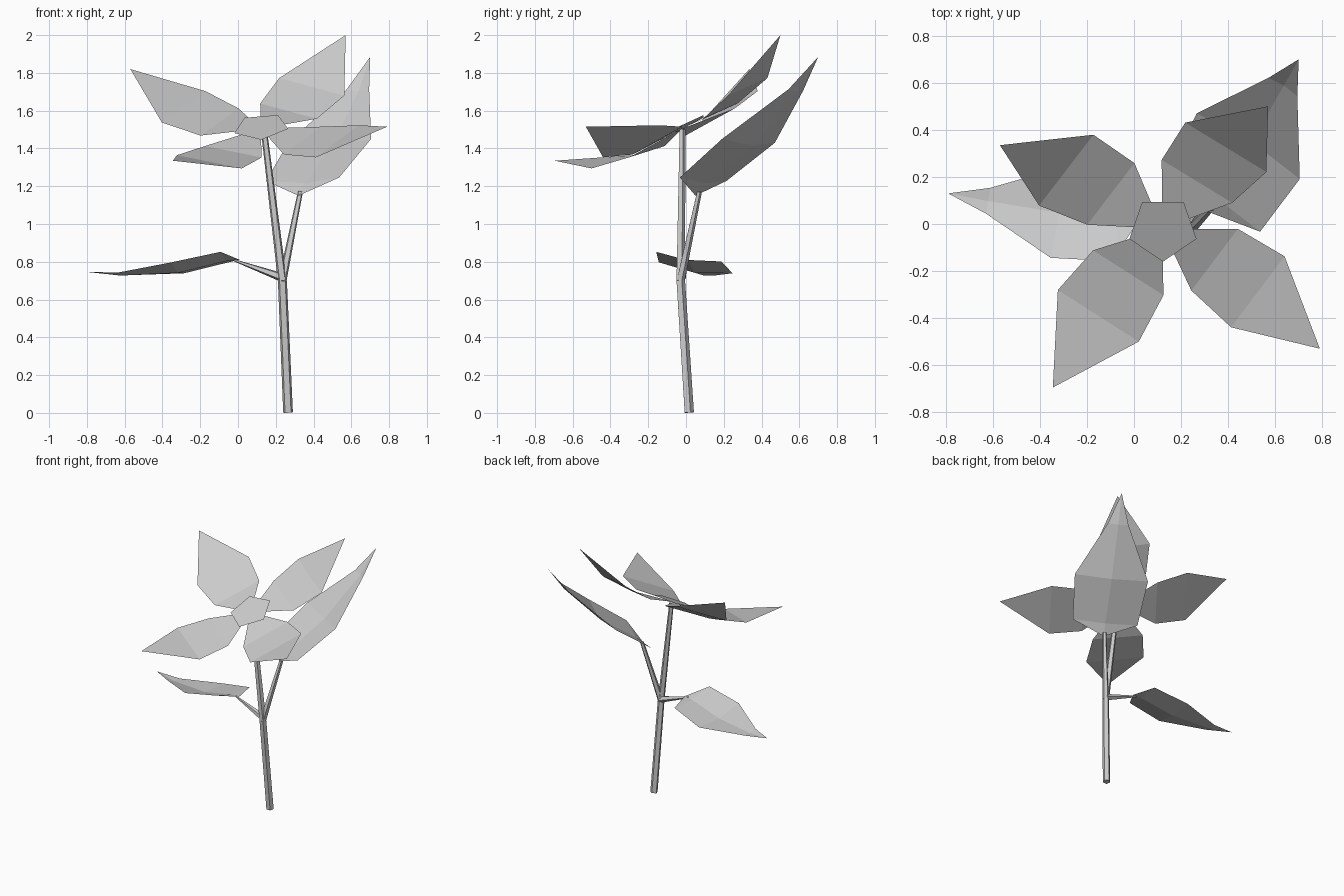
import bpy, bmesh, math
from mathutils import Vector

cube = bpy.data.objects.get("Cube")
if cube:
    bpy.data.objects.remove(cube, do_unlink=True)

grey = bpy.data.materials.new("plain_grey")
grey.use_nodes = True
colour = (0.6, 0.6, 0.6, 1)
grey.diffuse_color = colour
grey.node_tree.nodes["Principled BSDF"].inputs["Base Color"].default_value = colour


def finish(bm, name):
    """Turn a bmesh into a flat-shaded object in the scene."""
    mesh = bpy.data.meshes.new(name)
    bm.to_mesh(mesh)
    bm.free()
    mesh.materials.append(grey)
    obj = bpy.data.objects.new(name, mesh)
    bpy.context.collection.objects.link(obj)
    return obj


def blade(name, base, tip, side, profile, scale=1.0):
    """Thin leaf sheet. Profile rows: distance along, half width, lift, fold depth."""
    base, tip = Vector(base), Vector(tip)
    along = (tip - base).normalized()
    side = Vector(side)
    side = (side - along * side.dot(along)).normalized()
    up = side.cross(along)
    bm = bmesh.new()
    root = bm.verts.new(base)
    end = bm.verts.new(tip)
    rows = []
    for distance, half, lift, fold in profile:
        centre = base + (along * distance + up * lift) * scale
        row = [centre - side * half * scale, centre + side * half * scale]
        if fold:
            row.insert(1, centre - up * fold * scale)
        rows.append([bm.verts.new(p) for p in row])
    columns = len(rows[0]) - 1
    for i in range(columns):
        bm.faces.new((root, rows[0][i + 1], rows[0][i]))
        for low, high in zip(rows, rows[1:]):
            bm.faces.new((low[i], low[i + 1], high[i + 1], high[i]))
        bm.faces.new((rows[-1][i], rows[-1][i + 1], end))
    # Front of the sheet faces up
    bm.normal_update()
    flipped = [f for f in bm.faces if f.normal.dot(up) < 0]
    bmesh.ops.reverse_faces(bm, faces=flipped)
    return finish(bm, name)


def stalk(name, start, stop, r_start, r_stop, sides=5):
    """Tapered stem between two points, with a flat side to the front."""
    start, stop = Vector(start), Vector(stop)
    turn = Vector((0, 0, 1)).rotation_difference(stop - start)
    bm = bmesh.new()
    rings = []
    for centre, radius in ((start, r_start), (stop, r_stop)):
        ring = []
        for i in range(sides):
            a = math.tau * (i + 0.5) / sides - math.pi / 2
            spoke = Vector((math.cos(a), math.sin(a), 0)) * radius
            ring.append(bm.verts.new(centre + turn @ spoke))
        rings.append(ring)
    low, high = rings
    for i in range(sides):
        j = (i + 1) % sides
        bm.faces.new((low[i], low[j], high[j], high[i]))
    bm.faces.new(low[::-1])
    bm.faces.new(high)
    return finish(bm, name)


# Stem and its three branches
fork = (0.235, -0.03, 0.7)
stalk("main_stem", (0.265, 0.015, 0.002), fork, 0.027, 0.025)
stalk("flower_stem", fork, (0.137, -0.02, 1.5), 0.025, 0.017)
stalk("back_leaf_stem", fork, (0.33, 0.07, 1.17), 0.023, 0.014)
stalk("side_leaf_stem", (0.24, -0.025, 0.715), (-0.02, 0, 0.808), 0.025, 0.006)

# Flower centre: a tilted five-sided plate
bm = bmesh.new()
ring = []
for i in range(5):
    a = math.tau * i / 5 - math.pi / 2
    x, y = 0.15 * math.cos(a), 0.14 * math.sin(a)
    ring.append(bm.verts.new((0.123 + x, -0.02 + y, 1.514 + 0.08 * x + 0.49 * y)))
bm.faces.new(ring)
finish(bm, "flower_centre")

# Four cupped petals meeting under the centre
heart = (0.12, -0.02, 1.505)
petal = [(0.256, 0.18, -0.073, 0), (0.485, 0.207, -0.08, 0)]
petals = {
    "petal_back_left": ((0.57, 0.5, 2.0), (0.35, -0.22, -0.1)),
    "petal_back_right": ((-0.57, 0.335, 1.82), (0.23, 0.3, 0.165)),
    "petal_front_right": ((-0.345, -0.695, 1.335), (-0.345, 0.22, 0.07)),
    "petal_front_left": ((0.79, -0.53, 1.515), (-0.225, -0.305, -0.17)),
}
for name, (tip, side) in petals.items():
    blade(name, heart, tip, side, petal)

# Two leaves with a folded midrib
leaf = [(0.094, 0.23, 0.03, 0.03), (0.436, 0.26, -0.02, 0.035), (0.833, 0.073, -0.03, 0.012)]
blade("back_leaf", (0.32, 0.05, 1.15), (0.7, 0.7, 1.885), (0.82, -0.57, 0), leaf)
blade("side_leaf", (0.01, 0, 0.81), (-0.79, 0.13, 0.745), (0.08, 0.98, -0.15), leaf, 0.77)
